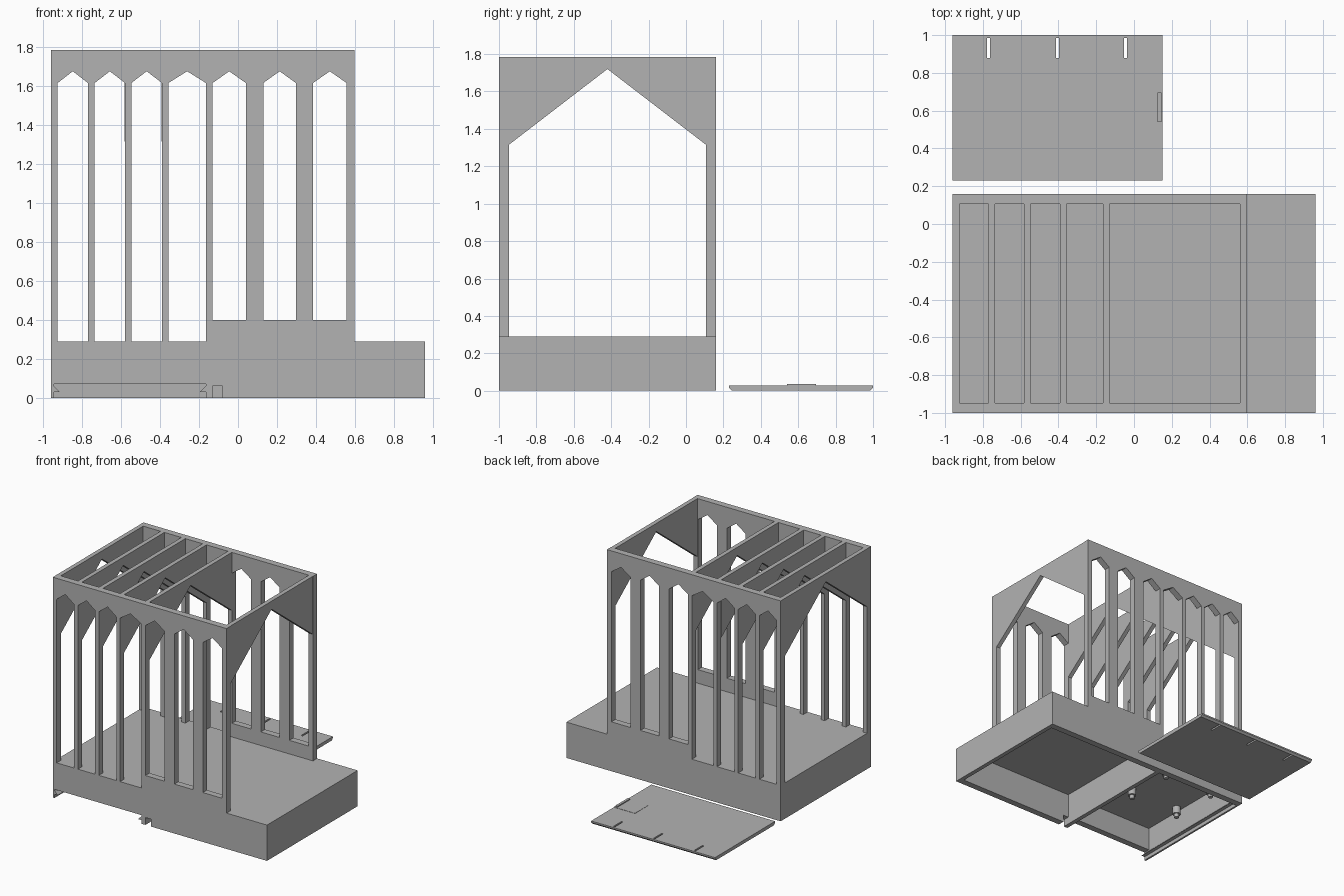
import bpy, bmesh
from mathutils import Vector

cube = bpy.data.objects.get("Cube")
if cube:
    bpy.data.objects.remove(cube)

grey = bpy.data.materials.new("plain_grey")
grey.use_nodes = True
colour = (0.45, 0.45, 0.45, 1)
grey.diffuse_color = colour
grey.node_tree.nodes["Principled BSDF"].inputs["Base Color"].default_value = colour


def finish(name, bm):
    bmesh.ops.recalc_face_normals(bm, faces=bm.faces)
    mesh = bpy.data.meshes.new(name)
    bm.to_mesh(mesh)
    bm.free()
    mesh.materials.append(grey)
    obj = bpy.data.objects.new(name, mesh)
    bpy.context.collection.objects.link(obj)
    return obj


def prism(name, points, axis, start, end):
    """Extrude a flat profile along the axis, from start to end."""
    place = {"x": lambda p: (start, p[0], p[1]),
             "y": lambda p: (p[0], start, p[1]),
             "z": lambda p: (p[0], p[1], start)}[axis]
    bm = bmesh.new()
    face = bm.faces.new([bm.verts.new(place(p)) for p in points])
    move = Vector([(end - start) * (axis == a) for a in "xyz"])
    out = bmesh.ops.extrude_face_region(bm, geom=[face], use_keep_orig=True)
    verts = [g for g in out["geom"] if isinstance(g, bmesh.types.BMVert)]
    bmesh.ops.translate(bm, verts=verts, vec=move)
    bmesh.ops.triangulate(bm, faces=[f for f in bm.faces if len(f.verts) > 4])
    return finish(name, bm)


def box(name, x0, x1, y0, y1, z0, z1):
    return prism(name, [(x0, y0), (x1, y0), (x1, y1), (x0, y1)], "z", z0, z1)


L, R, F, B = -0.96, 0.96, -1.0, 0.16      # base outline
T, W = 0.035, 0.053                       # wall thickness along x and y
HOUSE_R, DECK, CEIL, SILL, TOP = 0.597, 0.29, 0.26, 0.4, 1.785

# Window walls: a comb of pillars under a header with pointed window heads
windows = [(-0.925, -0.77, DECK), (-0.735, -0.58, DECK), (-0.547, -0.39, DECK),
           (-0.357, -0.165, DECK), (-0.13, 0.04, SILL), (0.13, 0.297, SILL),
           (0.385, 0.557, SILL)]
comb = [(L, TOP), (L, DECK)]
for x0, x1, foot in windows:
    comb += [(x0, foot), (x0, 1.615), ((x0 + x1) / 2, 1.675), (x1, 1.615), (x1, foot)]
    if x1 == -0.165:
        comb += [(x1, DECK), (-0.13, DECK)]
comb += [(HOUSE_R, SILL), (HOUSE_R, TOP)]
for side, y0, y1 in (("front", F, F + W), ("back", B - W, B)):
    prism(side + "_window_wall", comb, "y", y0, y1)
    box(side + "_sill", -0.13, HOUSE_R, y0, y1, DECK, SILL)

# Gabled cross walls
gable = [(F + W, 1.315), (-0.42, 1.72), (B - W, 1.315), (B - W, TOP), (F + W, TOP)]
for i, x in enumerate((L, -0.77, -0.582, -0.392, -0.165, 0.56)):
    prism(f"cross_wall_{i + 1}", gable, "x", x, x + T)

# Hollow base
box("deck", L, R, F, B, CEIL, DECK)
box("base_back_wall", L, R, B - W, B, 0, CEIL)
box("base_left_wall", R - T, R, F + W, B - W, 0, CEIL)
box("base_right_wall", L, L + 0.015, F + W, B - W, 0, CEIL)
box("base_divider", -0.165, -0.13, F + W, B - W, 0, CEIL)
front = [(L, 0), (-0.945, 0), (-0.945, 0.07), (-0.165, 0.07), (-0.165, 0), (-0.13, 0),
         (-0.13, 0.06), (-0.08, 0.06), (-0.08, 0), (R, 0), (R, CEIL), (L, CEIL)]
prism("base_front_wall", front, "y", F, F + W)

# Rails that hold the sliding lid
for name, x, s in (("right_rail", -0.945, 1), ("left_rail", -0.165, -1)):
    prism(name, [(x, 0.03), (x + s * 0.03, 0.03), (x, 0.06)], "y", F, B - W)

# Mounting pegs under the deck
for i, (x, y) in enumerate([(x, y) for x in (-0.9, -0.45) for y in (-0.56, -0.15)]):
    for part, r, z0, z1 in (("peg", 0.032, 0.2, CEIL), ("peg_tip", 0.018, 0.17, 0.2)):
        bm = bmesh.new()
        bmesh.ops.create_cone(bm, cap_ends=True, segments=24, radius1=r, radius2=r,
                              depth=z1 - z0)
        bmesh.ops.translate(bm, verts=bm.verts, vec=(x, y, (z0 + z1) / 2))
        obj = finish(f"{part}_{i + 1}", bm)
        for f in obj.data.polygons:
            f.use_smooth = len(f.vertices) == 4

# Separate lid with bevelled long edges and three slots
LID_R, H = 0.15, 0.027
prism("lid_plate", [(0.23, H), (0.23, 0.015), (0.245, 0), (0.88, 0), (0.88, H)],
      "x", L, LID_R)
prism("lid_edge", [(0.985, 0), (1, 0.015), (1, H), (0.985, H)], "x", L, LID_R)
cuts = [L, -0.777, -0.763, -0.412, -0.398, -0.052, -0.038, LID_R]
for i in range(0, len(cuts), 2):
    box(f"lid_strip_{i // 2 + 1}", cuts[i], cuts[i + 1], 0.88, 0.985, 0, H)
box("lid_latch", -0.04, LID_R, 0.53, 0.71, H, H + 0.002)
box("lid_latch_catch", 0.125, 0.145, 0.54, 0.695, H, 0.037)
